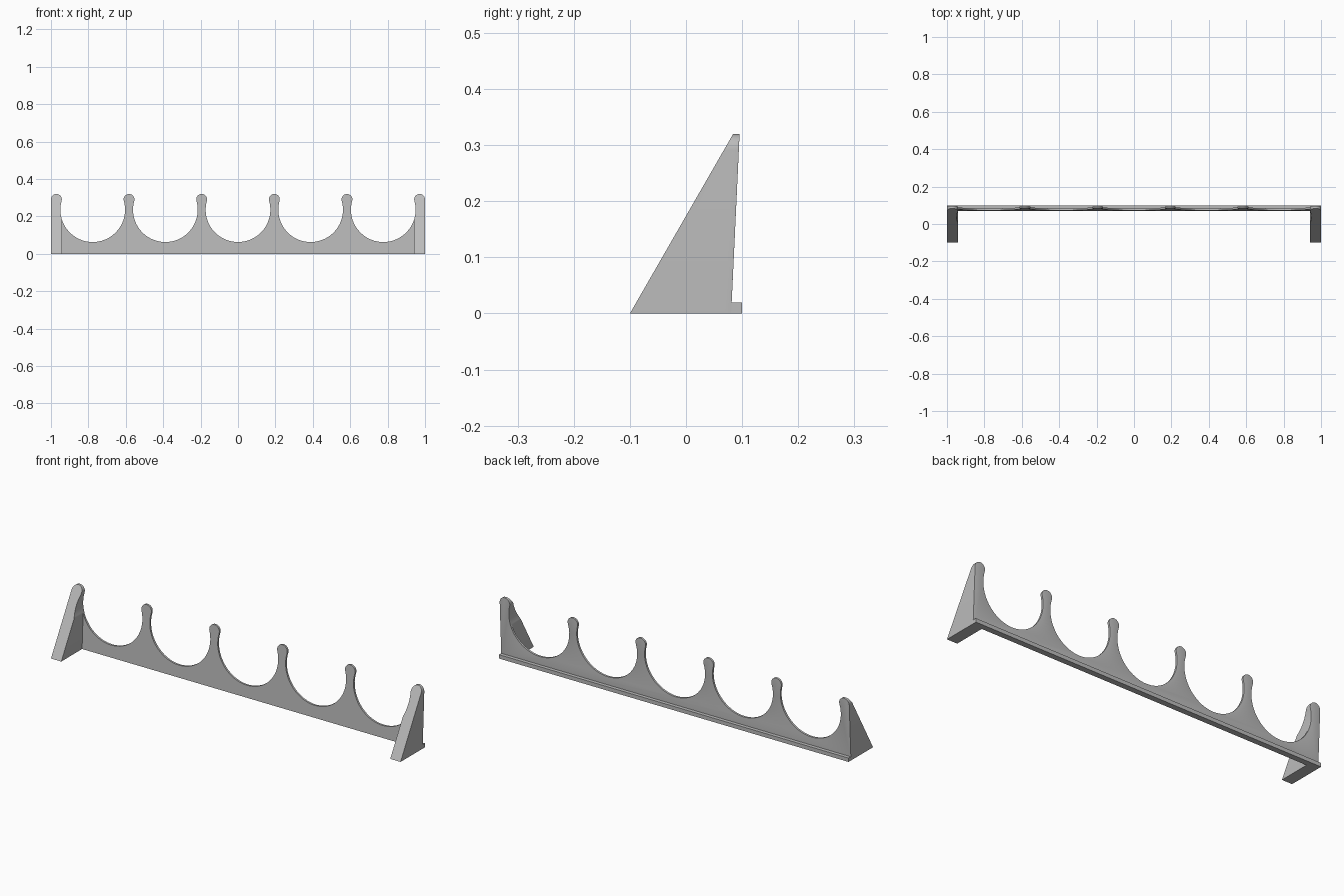
import bpy, bmesh
from math import atan2, cos, sin, pi, radians
from mathutils import Vector

if "Cube" in bpy.data.objects:
    bpy.data.objects.remove(bpy.data.objects["Cube"])

PITCH, TIP_R, BAY_R = 0.3884, 0.029, 0.173
TIP_Z, BAY_Z = 0.291, 0.236
FRONT, THICK, LEAN = 0.07, 0.0105, 0.047
END_X = 0.941                     # inner face of each end foot
JOIN = atan2(BAY_Z - TIP_Z, PITCH / 2)

grey = bpy.data.materials.new("plain grey")
grey.use_nodes = True
colour = (0.5, 0.5, 0.5, 1)
grey.diffuse_color = colour
grey.node_tree.nodes["Principled BSDF"].inputs["Base Color"].default_value = colour


def arc(x, z, r, start, end, steps):
    angles = [start + (end - start) * i / steps for i in range(steps + 1)]
    return [(x + r * cos(a), z + r * sin(a)) for a in angles]


def upper_outline():
    """Round-tipped prongs joined tangentially by round bays, left to right."""
    points = []
    for i in range(6):
        x = (i - 2.5) * PITCH
        start = pi if i == 0 else pi - JOIN
        end = 0 if i == 5 else JOIN
        points += arc(x, TIP_Z, TIP_R, start, end, 16)
        if i < 5:
            points += arc(x + PITCH / 2, BAY_Z, BAY_R,
                          pi + JOIN, 2 * pi - JOIN, 40)[1:]
    return points


def extrude_outline(points, y0, y1):
    """Solid from an outline in x and z, leaning back with height."""
    bm = bmesh.new()
    face = bm.faces.new([bm.verts.new((x, y0 + LEAN * z, z)) for x, z in points])
    ext = bmesh.ops.extrude_face_region(bm, geom=[face])["geom"]
    back = [v for v in ext if isinstance(v, bmesh.types.BMVert)]
    bmesh.ops.translate(bm, verts=back, vec=(0, y1 - y0, 0))
    bmesh.ops.recalc_face_normals(bm, faces=bm.faces)
    return bm, back


def finish(bm, name):
    bmesh.ops.recalc_face_normals(bm, faces=bm.faces)
    mesh = bpy.data.meshes.new(name)
    bm.to_mesh(mesh)
    bm.free()
    mesh.materials.append(grey)
    obj = bpy.data.objects.new(name, mesh)
    bpy.context.collection.objects.link(obj)
    bpy.ops.object.select_all(action="DESELECT")
    obj.select_set(True)
    bpy.context.view_layer.objects.active = obj
    bpy.ops.object.shade_smooth_by_angle(angle=radians(30))


# Scalloped plate with a rounded rear rim
outline = upper_outline()
bm, back = extrude_outline([(-1, 0)] + outline + [(1, 0)], FRONT, FRONT + THICK)
rear = set(back)
rim = [e for e in bm.edges if set(e.verts) <= rear
       and max(v.co.z for v in e.verts) > 0.01]
bmesh.ops.bevel(bm, geom=rim, offset=0.008, segments=4, profile=0.5,
                affect="EDGES", clamp_overlap=True)
finish(bm, "scalloped_plate")

# Wedge feet that follow the end prongs and are cut to a slope
shape = [(-1, 0)]
for (xa, za), (xb, zb) in zip(outline, outline[1:]):
    shape.append((xa, za))
    if xb > -END_X:
        t = (-END_X - xa) / (xb - xa)
        shape += [(-END_X, za + t * (zb - za)), (-END_X, 0)]
        break
for side, name in ((1, "right_foot"), (-1, "left_foot")):
    bm, _ = extrude_outline([(side * x, z) for x, z in shape], -0.2, FRONT + 0.002)
    slope = Vector((0, -0.32, 0.184))
    cut = bmesh.ops.bisect_plane(
        bm, geom=bm.verts[:] + bm.edges[:] + bm.faces[:],
        plane_co=(0, -0.1, 0), plane_no=slope, clear_outer=True)
    edges = [e for e in cut["geom_cut"] if isinstance(e, bmesh.types.BMEdge)]
    bmesh.ops.holes_fill(bm, edges=edges, sides=0)
    finish(bm, name)

# Straight lip along the lower rear edge
bm = bmesh.new()
bmesh.ops.create_cube(bm, size=1)
for v in bm.verts:
    v.co = (v.co.x * 2, 0.0865 + v.co.y * 0.027, 0.01 + v.co.z * 0.02)
finish(bm, "rear_lip")
